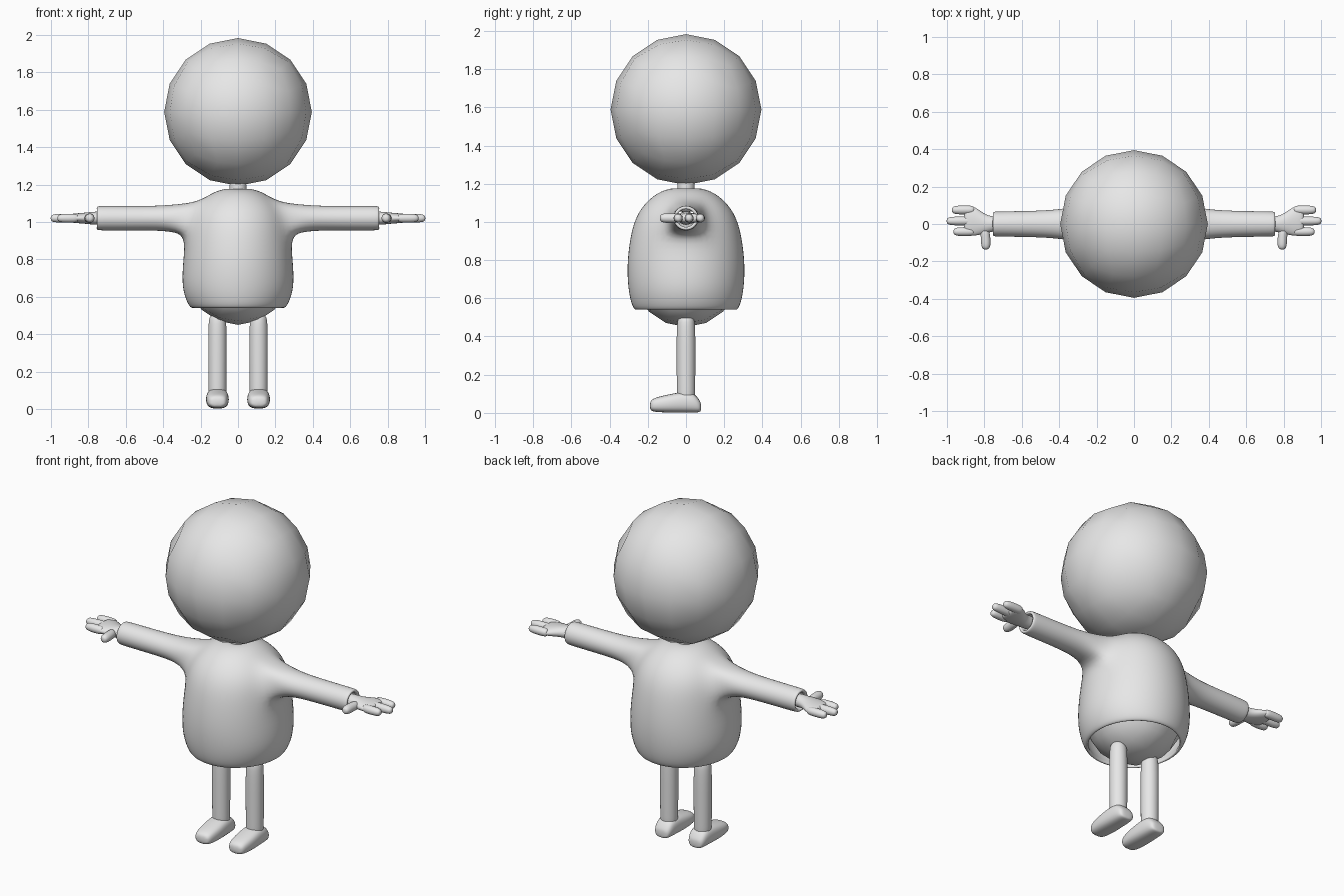
import bpy, bmesh, math
from mathutils import Vector

if "Cube" in bpy.data.objects:
    bpy.data.objects.remove(bpy.data.objects["Cube"])

grey = bpy.data.materials.new("light_grey")
grey.diffuse_color = (0.8, 0.8, 0.8, 1)
grey.use_nodes = True
grey.node_tree.nodes["Principled BSDF"].inputs["Base Color"].default_value = grey.diffuse_color


def finish(name, bm, mirror=False, thickness=0, subdiv=0):
    """Turn a bmesh into a smooth-shaded object with its modifiers."""
    bmesh.ops.recalc_face_normals(bm, faces=bm.faces)
    for f in bm.faces:
        f.smooth = True
    mesh = bpy.data.meshes.new(name)
    bm.to_mesh(mesh)
    bm.free()
    mesh.materials.append(grey)
    ob = bpy.data.objects.new(name, mesh)
    bpy.context.collection.objects.link(ob)
    if mirror:
        ob.modifiers.new("Mirror", 'MIRROR').use_mirror_merge = False
    if thickness:
        m = ob.modifiers.new("Solidify", 'SOLIDIFY')
        m.thickness, m.offset = thickness, -1
    if subdiv:
        m = ob.modifiers.new("Subdivision", 'SUBSURF')
        m.levels = m.render_levels = subdiv
    return ob


def quad_sphere(name, radius, z):
    """Sphere made from a cube with 4 x 4 faces a side."""
    bm = bmesh.new()
    bmesh.ops.create_cube(bm, size=2)
    bmesh.ops.subdivide_edges(bm, edges=bm.edges[:], cuts=3, use_grid_fill=True)
    for v in bm.verts:
        d = Vector([math.tan(c * math.pi / 4) for c in v.co]).normalized()
        v.co = d * radius + Vector((0, 0, z))
    finish(name, bm)


def loft(name, axis, rings, mirror=False, square=2.0, sides=8):
    """Closed tube along an axis; ring = (t, centre a, centre b, radius a, radius b)."""
    bm = bmesh.new()
    grow = 1 / (1 - (1 - math.cos(2 * math.pi / sides)) / 3)
    loops = []
    for t, a0, b0, ra, rb in rings:
        loop = []
        for k in range(sides):
            ang = 2 * math.pi * (k + 0.5) / sides
            c, s = math.cos(ang), math.sin(ang)
            a = a0 + ra * grow * math.copysign(abs(c) ** (2 / square), c)
            b = b0 + rb * grow * math.copysign(abs(s) ** (2 / square), s)
            co = {'x': (t, a, b), 'y': (a, t, b), 'z': (a, b, t)}[axis]
            loop.append(bm.verts.new(co))
        loops.append(loop)
    for lo, hi in zip(loops, loops[1:]):
        for k in range(sides):
            n = (k + 1) % sides
            bm.faces.new((lo[k], lo[n], hi[n], hi[k]))
    bm.faces.new(loops[0])
    bm.faces.new(loops[-1])
    finish(name, bm, mirror, subdiv=2)


# Head, neck and body under the sweater
quad_sphere("head", 0.395, 1.588)
quad_sphere("body", 0.275, 0.725)
loft("neck", 'z', [(z, 0, 0, 0.045, 0.045) for z in (1.05, 1.08, 1.19, 1.23)])

# Sweater: stacked rings with a sleeve drawn out of each side
bm = bmesh.new()
N = 16
profile = [(0.535, 0.255, 0.272), (0.565, 0.278, 0.292), (0.65, 0.308, 0.311),
           (0.78, 0.302, 0.317), (0.93, 0.285, 0.298), (1.03, 0.265, 0.268),
           (1.105, 0.215, 0.215), (1.165, 0.13, 0.135), (1.182, 0.045, 0.045)]
rows = []
for z, rx, ry in profile:
    rows.append([bm.verts.new((rx * math.cos(2 * math.pi * j / N),
                               ry * math.sin(2 * math.pi * j / N), z))
                 for j in range(N)])
for i in range(len(rows) - 1):
    for j in range(N):
        if i in (4, 5) and j in (15, 0, 7, 8):
            continue  # arm hole
        n = (j + 1) % N
        bm.faces.new((rows[i][j], rows[i][n], rows[i + 1][n], rows[i + 1][j]))
around = [(-1, -1), (0, -1), (1, -1), (1, 0), (1, 1), (0, 1), (-1, 1), (-1, 0)]
sleeve = [(0.36, 0.093, 0.078), (0.46, 0.08, 0.072), (0.60, 0.076, 0.072),
          (0.735, 0.074, 0.072), (0.757, 0.072, 0.070)]
for side in (1, -1):
    last = [rows[5 + l][(k if side > 0 else 8 - k) % N] for k, l in around]
    for x, ry, rz in sleeve:
        ring = [bm.verts.new((side * x, ry * k / math.hypot(k, l),
                              1.02 + rz * l / math.hypot(k, l))) for k, l in around]
        for k in range(8):
            n = (k + 1) % 8
            bm.faces.new((last[k], last[n], ring[n], ring[k]))
        last = ring
finish("sweater", bm, thickness=0.02, subdiv=2)

# Hands: palm, three fingers and a thumb pointing forward
Z = 1.02
loft("palm", 'x', [(0.70, 0, Z, 0.038, 0.035), (0.76, 0, Z, 0.04, 0.036),
                   (0.80, 0, Z, 0.052, 0.031), (0.85, 0.015, Z, 0.078, 0.027),
                   (0.89, 0.017, Z, 0.08, 0.024), (0.91, 0.017, Z, 0.07, 0.016)],
     mirror=True)
for name, y, end in (("back_finger", 0.075, 0.975), ("middle_finger", 0.016, 1.003),
                     ("front_finger", -0.041, 0.967)):
    loft(name, 'x', [(0.85, y, Z, 0.020, 0.020), (0.88, y, Z, 0.024, 0.024),
                     (end - 0.022, y, Z, 0.024, 0.024), (end, y, Z, 0.014, 0.014)],
         mirror=True)
loft("thumb", 'y', [(-0.138, 0.792, Z, 0.014, 0.014), (-0.118, 0.792, Z, 0.026, 0.026),
                    (-0.07, 0.793, Z, 0.025, 0.025), (-0.02, 0.80, Z, 0.025, 0.025)],
     mirror=True)

# Legs
loft("leg", 'z', [(0.06, 0.11, 0, 0.048, 0.048), (0.09, 0.11, 0, 0.048, 0.048),
                  (0.30, 0.11, 0, 0.049, 0.049), (0.48, 0.11, 0, 0.049, 0.049),
                  (0.505, 0.11, 0, 0.036, 0.036)], mirror=True)

# Shoes, from toe to heel
loft("shoe", 'y', [(-0.19, 0.11, 0.037, 0.036, 0.022), (-0.168, 0.11, 0.042, 0.052, 0.036),
                   (-0.09, 0.11, 0.049, 0.060, 0.046), (-0.02, 0.11, 0.056, 0.058, 0.053),
                   (0.04, 0.11, 0.054, 0.054, 0.051), (0.068, 0.11, 0.037, 0.046, 0.033),
                   (0.08, 0.11, 0.030, 0.032, 0.020)], mirror=True, square=3.0)
